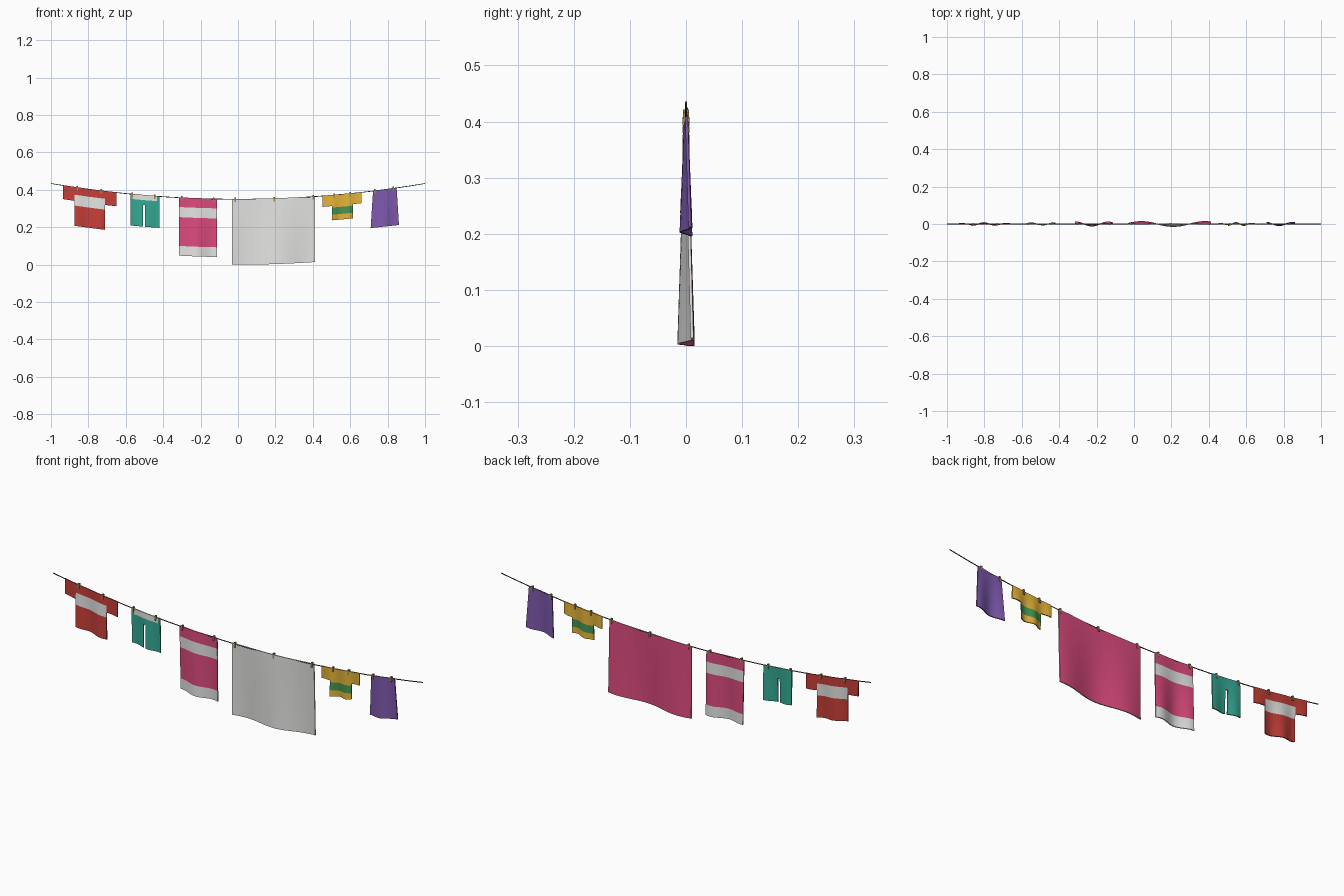
import bpy, bmesh, math

cube = bpy.data.objects.get("Cube")
if cube:
    bpy.data.objects.remove(cube, do_unlink=True)

COLOURS = {
    "white": (0.78, 0.78, 0.76), "red": (0.58, 0.05, 0.04),
    "pink": (0.72, 0.07, 0.21), "teal": (0.035, 0.4, 0.3),
    "yellow": (0.78, 0.46, 0.04), "green": (0.06, 0.3, 0.08),
    "purple": (0.21, 0.1, 0.42), "rope grey": (0.09, 0.085, 0.08),
    "peg wood": (0.38, 0.24, 0.08),
}
NAMES = list(COLOURS)
MATS = {}
for name, rgb in COLOURS.items():
    mat = bpy.data.materials.new(name)
    mat.use_nodes = True
    mat.diffuse_color = (*rgb, 1)
    mat.node_tree.nodes["Principled BSDF"].inputs["Base Color"].default_value = (*rgb, 1)
    MATS[name] = mat

THICK = 0.005


def line_height(x):
    return 0.35 + 0.084 * x * x


def finish(bm, name, colours):
    mesh = bpy.data.meshes.new(name)
    bm.to_mesh(mesh)
    bm.free()
    obj = bpy.data.objects.new(name, mesh)
    bpy.context.collection.objects.link(obj)
    for c in colours:
        mesh.materials.append(MATS[c])
    return obj


def subdivide(breaks, step):
    """Fill in evenly between the breaks, keeping every break."""
    out = [breaks[0]]
    for a, b in zip(breaks, breaks[1:]):
        n = max(1, math.ceil((b - a) / step))
        out += [a + (b - a) * i / n for i in range(1, n + 1)]
    return out


def cloth(name, x_breaks, drops, paint, peak, period, amp, flare=0.0):
    """Hang a thin cloth; paint(x, drop, front) gives a colour, or None for no cloth."""
    xs, ds = subdivide(x_breaks, 0.012), subdivide(drops, 0.02)
    bm = bmesh.new()
    grid = [[bm.verts.new((x, -THICK / 2, -d)) for d in ds] for x in xs]
    for i in range(len(xs) - 1):
        for j in range(len(ds) - 1):
            c = paint((xs[i] + xs[i + 1]) / 2, (ds[j] + ds[j + 1]) / 2, True)
            if c:
                f = bm.faces.new((grid[i][j], grid[i][j + 1], grid[i + 1][j + 1], grid[i + 1][j]))
                f.material_index = NAMES.index(c)
    bmesh.ops.delete(bm, geom=[v for v in bm.verts if not v.link_faces], context='VERTS')
    # back layer and rim
    ext = bmesh.ops.extrude_face_region(bm, geom=bm.faces[:], use_keep_orig=True)["geom"]
    for g in ext:
        if isinstance(g, bmesh.types.BMVert):
            g.co.y += THICK
    for g in ext:
        if isinstance(g, bmesh.types.BMFace):
            m = g.calc_center_median()
            if m.y > THICK * 0.4:
                g.material_index = NAMES.index(paint(m.x, -m.z, False))
    bmesh.ops.recalc_face_normals(bm, faces=bm.faces[:])
    # drape: folds deepen downwards, the top follows the line
    mid = (xs[0] + xs[-1]) / 2
    for v in bm.verts:
        x, t = v.co.x, -v.co.z / drops[-1]
        v.co.y += amp * (0.12 + 0.88 * t) * math.cos(2 * math.pi * (x - peak) / period)
        v.co.z += line_height(x) + 0.002
        v.co.x = mid + (x - mid) * (1 + flare * t)
    obj = finish(bm, name, NAMES)
    bpy.ops.object.select_all(action='DESELECT')
    obj.select_set(True)
    bpy.context.view_layer.objects.active = obj
    bpy.ops.object.shade_smooth_by_angle(angle=math.radians(40))


def shirt(name, x_breaks, sleeve, band, hem, base, stripe, period, amp):
    left, right = x_breaks[1:3]

    def paint(x, d, front):
        if not left < x < right:
            return base if d < sleeve else None
        return stripe if band[0] < d < band[1] else base

    cloth(name, x_breaks, sorted({0, sleeve, *band, hem}), paint,
          x_breaks[0] + period * 0.1, period, amp)


# Shirts
shirt("red_shirt", (-0.935, -0.875, -0.71, -0.65), 0.075, (0.042, 0.1), 0.208,
      "red", "white", 0.12, 0.007)
shirt("yellow_shirt", (0.452, 0.502, 0.614, 0.66), 0.06, (0.068, 0.106), 0.136,
      "yellow", "green", 0.085, 0.008)


# Shorts with a pale waist panel on the front
def shorts_paint(x, d, front):
    if -0.508 < x < -0.496 and d > 0.055:
        return None
    return "white" if front and d < 0.028 and -0.563 < x < -0.432 else "teal"


cloth("shorts", (-0.574, -0.563, -0.508, -0.496, -0.432, -0.421),
      (0, 0.028, 0.055, 0.17), shorts_paint, -0.55, 0.12, 0.006)

# Striped towel
cloth("striped_towel", (-0.316, -0.112), (0, 0.052, 0.106, 0.26, 0.312),
      lambda x, d, front: "white" if 0.052 < d < 0.106 or d > 0.26 else "pink",
      -0.31, 0.17, 0.011)

# Bed sheet, two-sided
cloth("bed_sheet", (-0.032, 0.412), (0, 0.352),
      lambda x, d, front: "white" if front else "pink", 0.04, 0.34, 0.013)

# Pillowcase, flaring towards the hem
cloth("pillowcase", (0.722, 0.848), (0, 0.2),
      lambda x, d, front: "purple", 0.72, 0.115, 0.009, flare=0.2)

# Washing line
curve = bpy.data.curves.new("washing_line", 'CURVE')
curve.dimensions = '3D'
curve.bevel_depth = 0.0022
curve.bevel_resolution = 1
curve.use_fill_caps = True
spline = curve.splines.new('POLY')
spline.points.add(48)
for i, p in enumerate(spline.points):
    x = -1 + i / 24
    p.co = (x, 0, line_height(x), 1)
curve.materials.append(MATS["rope grey"])
bpy.context.collection.objects.link(bpy.data.objects.new("washing_line", curve))

# Pegs: two tapered prongs clipped over the line
PEGS = (-0.86, -0.73, -0.565, -0.445, -0.3, -0.13, -0.015, 0.195, 0.402,
        0.515, 0.6, 0.73, 0.83)
for n, x in enumerate(PEGS):
    bm = bmesh.new()
    for side in (-1, 1):
        prong = bmesh.ops.create_cube(bm, size=1)["verts"]
        for v in prong:
            top = v.co.z > 0
            v.co.x = x + v.co.x * 0.008
            v.co.y = side * (0.003 if top else 0.0045) + v.co.y * 0.004
            v.co.z = line_height(x) - 0.003 + v.co.z * 0.024
    finish(bm, f"peg_{n + 1}", ["peg wood"])
